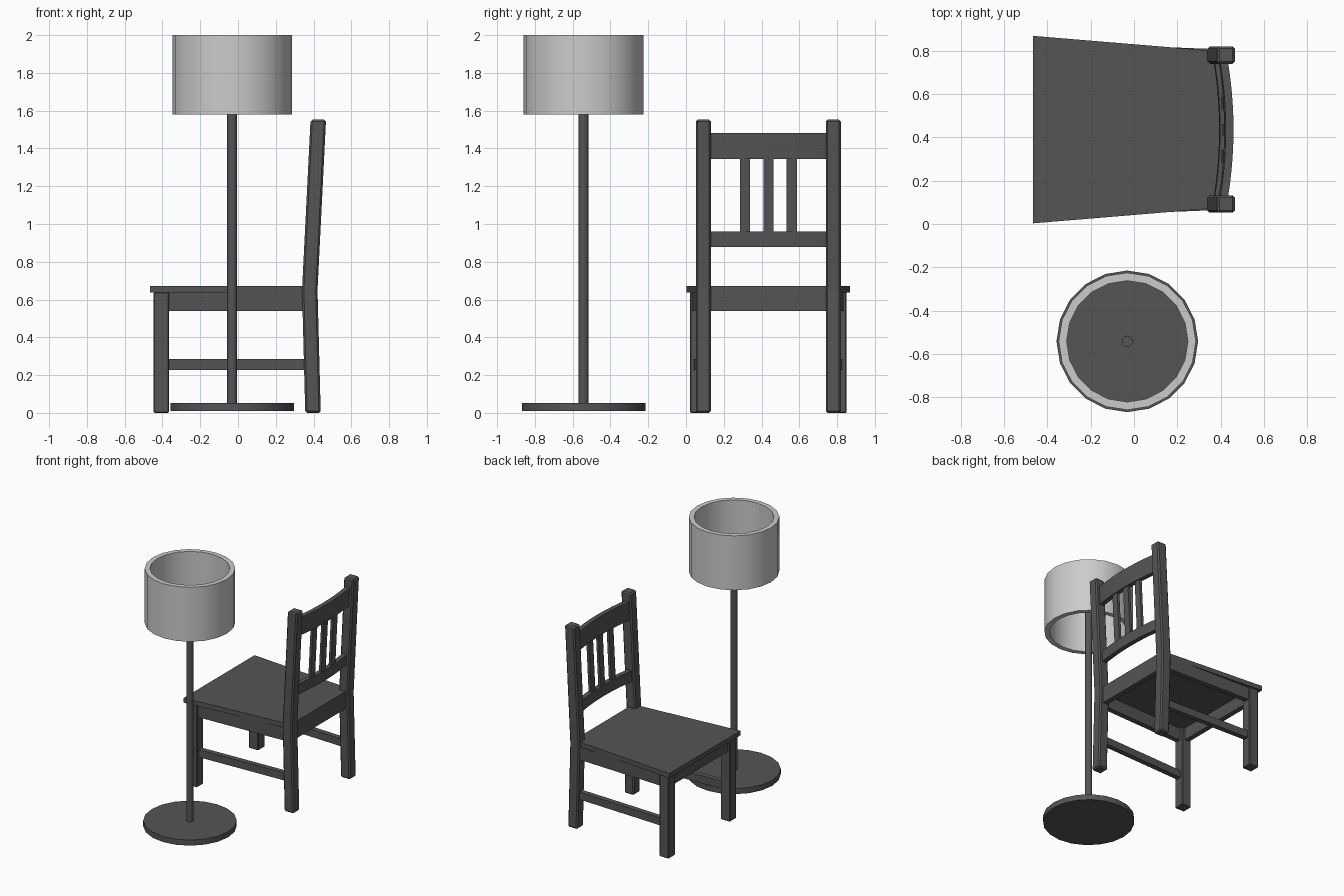
import bpy, bmesh, math

if "Cube" in bpy.data.objects:
    bpy.data.objects.remove(bpy.data.objects["Cube"])

CY = 0.436            # chair centre line
LX, LY = -0.031, -0.542   # lamp axis
dark = bpy.data.materials.new("dark_paint")
dark.diffuse_color = (0.09, 0.09, 0.09, 1)
dark.use_nodes = True
dark.node_tree.nodes["Principled BSDF"].inputs["Base Color"].default_value = dark.diffuse_color


def loft(name, rings, mat=dark, closed=False, bevel=0, smooth=False):
    """Skin a list of equal-length rings; cap the ends or join them."""
    bm = bmesh.new()
    vs = [[bm.verts.new(p) for p in r] for r in rings]
    n = len(vs[0])
    for i in range(len(vs) if closed else len(vs) - 1):
        a, b = vs[i], vs[(i + 1) % len(vs)]
        for j in range(n):
            k = (j + 1) % n
            bm.faces.new((a[j], a[k], b[k], b[j]))
    if not closed:
        bm.faces.new(vs[0])
        bm.faces.new(vs[-1])
    bmesh.ops.recalc_face_normals(bm, faces=bm.faces)
    me = bpy.data.meshes.new(name)
    bm.to_mesh(me)
    bm.free()
    ob = bpy.data.objects.new(name, me)
    bpy.context.collection.objects.link(ob)
    if mat:
        me.materials.append(mat)
    if bevel:
        m = ob.modifiers.new("bevel", 'BEVEL')
        m.width, m.segments, m.limit_method = bevel, 1, 'ANGLE'
        m.angle_limit = math.radians(40)
    if smooth:
        bpy.context.view_layer.objects.active = ob
        ob.select_set(True)
        bpy.ops.object.shade_smooth_by_angle(angle=math.radians(35))
        ob.select_set(False)
    return ob


def rect(x0, x1, y0, y1, z):
    return [(x0, y0, z), (x1, y0, z), (x1, y1, z), (x0, y1, z)]


def circle(r, z, n):
    return [(LX + r * math.cos(2 * math.pi * i / n),
             LY + r * math.sin(2 * math.pi * i / n), z) for i in range(n)]


def side_bar(name, s, y_front, y_back, w, z0, z1):
    """Bar running from front leg to back post, following the seat taper."""
    ring = lambda x, y: [(x, CY + s * (y - w), z0), (x, CY + s * y, z0),
                         (x, CY + s * y, z1), (x, CY + s * (y - w), z1)]
    loft(name, [ring(-0.39, y_front), ring(0.375, y_back)])


def lean(z):
    """Centre x of the leaning back posts above the seat."""
    return 0.38 + 0.05 * (z - 0.65)


def bow(y):
    """Backward bow of the backrest parts across the chair."""
    return 0.02 - 0.024 * (y / 0.304) ** 2


# Lamp: base, pole, open drum shade
loft("lamp_base", [circle(0.327, 0.01, 20), circle(0.327, 0.053, 20)], smooth=True)
loft("lamp_pole", [circle(0.026, 0.04, 16), circle(0.026, 1.78, 16)], smooth=True)
loft("lamp_shade", [circle(r, z, 20) for r, z in
                    ((0.317, 1.58), (0.317, 2.0), (0.28, 2.0), (0.28, 1.58))],
     mat=None, closed=True, smooth=True)

# Tapered seat
loft("seat", [[(-0.467, CY - 0.433, z), (0.4, CY - 0.361, z),
               (0.4, CY + 0.361, z), (-0.467, CY + 0.433, z)]
              for z in (0.637, 0.673)])

# Legs, posts, side aprons and stretchers, mirrored about the chair centre
for s, side in ((-1, "right"), (1, "left")):
    y0, y1 = sorted((CY + s * 0.334, CY + s * 0.414))
    loft("front_leg_" + side, [rect(-0.447, -0.366, y0, y1, z) for z in (0, 0.64)],
         bevel=0.005)
    y0, y1 = sorted((CY + s * 0.304, CY + s * 0.384))
    loft("back_post_" + side, [rect(c - 0.041, c + 0.041, y0, y1, z) for c, z in
                               ((0.397, 0), (0.38, 0.65), (0.425, 1.552))],
         bevel=0.01)
    side_bar("side_apron_" + side, s, 0.402, 0.372, 0.04, 0.54, 0.638)
    side_bar("side_stretcher_" + side, s, 0.394, 0.364, 0.04, 0.228, 0.286)

# Front and back aprons
loft("front_apron", [rect(-0.43, -0.39, CY - 0.35, CY + 0.35, z) for z in (0.54, 0.638)])
loft("back_apron", [rect(0.36, 0.4, CY - 0.32, CY + 0.32, z) for z in (0.54, 0.638)])

# Curved back rails
for name, z0, z1 in (("lower_back_rail", 0.878, 0.96), ("upper_back_rail", 1.343, 1.483)):
    rings = []
    for i in range(11):
        y = -0.315 + 0.063 * i
        rings.append([(lean(z) + bow(y) + d, CY + y, z) for d, z in
                      ((-0.018, z0), (0.018, z0), (0.018, z1), (-0.018, z1))])
    loft(name, rings, smooth=True)

# Back slats
for i, y in enumerate((-0.124, 0, 0.124)):
    loft(f"back_slat_{i + 1}", [rect(lean(z) + bow(y) - 0.01, lean(z) + bow(y) + 0.01,
                                     CY + y - 0.027, CY + y + 0.027, z)
                                for z in (0.95, 1.36)])
